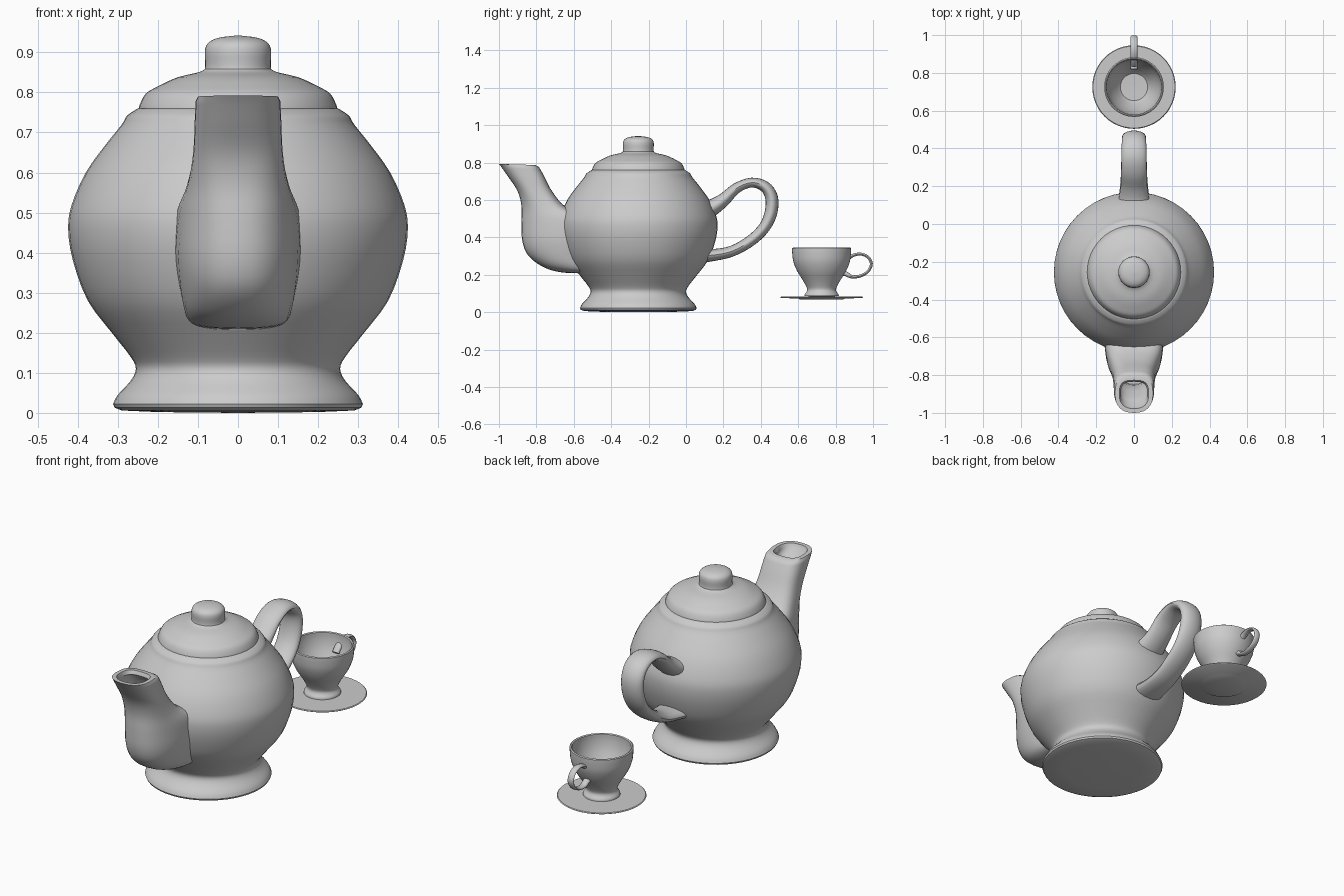
import bpy, bmesh, math
from mathutils import Vector

cube = bpy.data.objects.get("Cube")
if cube:
    bpy.data.objects.remove(cube, do_unlink=True)

clay = bpy.data.materials.new("grey clay")
clay.use_nodes = True
clay.diffuse_color = (0.6, 0.6, 0.6, 1)
clay.node_tree.nodes["Principled BSDF"].inputs["Base Color"].default_value = (0.6, 0.6, 0.6, 1)


def smooth_path(points, steps=4):
    """Catmull-Rom interpolation of equal-length tuples."""
    pts = [Vector(p) for p in points]
    pts = [2 * pts[0] - pts[1]] + pts + [2 * pts[-1] - pts[-2]]
    out = []
    for a, b, c, d in zip(pts, pts[1:], pts[2:], pts[3:]):
        for i in range(steps):
            t = i / steps
            out.append(0.5 * (2 * b + (c - a) * t + (2 * a - 5 * b + 4 * c - d) * t * t
                              + (3 * b - a - 3 * c + d) * t ** 3))
    return out + [pts[-2]]


def skin(name, rings, angle=40):
    """Bridge a list of closed rings and cap both ends."""
    bm = bmesh.new()
    loops = [[bm.verts.new(p) for p in ring] for ring in rings]
    n = len(loops[0])
    for a, b in zip(loops, loops[1:]):
        for i in range(n):
            j = (i + 1) % n
            bm.faces.new((a[i], a[j], b[j], b[i]))
    bm.faces.new(loops[0][::-1])
    bm.faces.new(loops[-1])
    bmesh.ops.recalc_face_normals(bm, faces=bm.faces)
    mesh = bpy.data.meshes.new(name)
    bm.to_mesh(mesh)
    bm.free()
    mesh.materials.append(clay)
    obj = bpy.data.objects.new(name, mesh)
    bpy.context.collection.objects.link(obj)
    bpy.ops.object.select_all(action='DESELECT')
    obj.select_set(True)
    bpy.context.view_layer.objects.active = obj
    bpy.ops.object.shade_smooth_by_angle(angle=math.radians(angle))
    return obj


def turned(name, profile, y, sides=48):
    """Revolve (radius, height) points about the vertical axis at y."""
    turns = [2 * math.pi * i / sides for i in range(sides)]
    return skin(name, [[(r * math.cos(a), y + r * math.sin(a), z) for a in turns]
                       for r, z in profile])


def swept(name, path, sides=20):
    """Sweep an oval along (y, z, half width, half thickness) points."""
    pts = smooth_path(path)
    rings = []
    for i, p in enumerate(pts):
        q, r = pts[max(i - 1, 0)], pts[min(i + 1, len(pts) - 1)]
        ty, tz = Vector((r[0] - q[0], r[1] - q[1])).normalized()
        ring = []
        for k in range(sides):
            a = 2 * math.pi * k / sides
            u, v = p[2] * math.cos(a), p[3] * math.sin(a)
            ring.append((u, p[0] - tz * v, p[1] + ty * v))
        rings.append(ring)
    return skin(name, rings)


POT_Y, CUP_Y = -0.255, 0.725

# Pot: foot, waist and belly
foot = [(0.01, 0), (0.2, 0.002), (0.29, 0.006), (0.308, 0.013)]
belly = smooth_path([(0.312, 0.022), (0.3, 0.045), (0.268, 0.08), (0.255, 0.11),
                     (0.268, 0.14), (0.315, 0.2), (0.375, 0.28), (0.412, 0.38),
                     (0.424, 0.46), (0.415, 0.52), (0.38, 0.6), (0.33, 0.67),
                     (0.29, 0.72), (0.277, 0.742), (0.25, 0.76)], 3)
turned("pot_body", foot + [tuple(p) for p in belly], POT_Y)

# Lid with its round knob
turned("pot_lid", smooth_path([(0.25, 0.75), (0.245, 0.77), (0.23, 0.797), (0.2, 0.815),
                               (0.15, 0.838), (0.09, 0.853), (0.082, 0.87), (0.083, 0.9),
                               (0.076, 0.922), (0.05, 0.936), (0.004, 0.942)], 3), POT_Y)

# Spout sections: front y, front z, back y, back z, half width, flare towards the pot
sections = smooth_path([
    (-0.58, 0.208, -0.4, 0.25, 0.12, 0), (-0.68, 0.215, -0.4, 0.28, 0.13, 0),
    (-0.77, 0.245, -0.4, 0.33, 0.14, 0), (-0.845, 0.305, -0.4, 0.4, 0.152, 0.1),
    (-0.875, 0.38, -0.43, 0.45, 0.155, 0.12), (-0.88, 0.48, -0.53, 0.52, 0.145, 0.15),
    (-0.88, 0.57, -0.645, 0.565, 0.125, 0.1), (-0.902, 0.65, -0.715, 0.645, 0.112, 0),
    (-0.955, 0.73, -0.76, 0.73, 0.108, 0), (-0.99, 0.78, -0.785, 0.775, 0.106, 0)])


def spout_ring(s, inset=0.0, drop=0.0, sides=32):
    ring = []
    for k in range(sides):
        a = 2 * math.pi * k / sides
        c, d = math.cos(a), math.sin(a)
        power = 0.65 if d > 0 else 0.85
        u = math.copysign(abs(c) ** power, c)
        v = math.copysign(abs(d) ** power, d)
        t = (v + 1) / 2
        length = s[2] - s[0]
        y = s[0] + inset + (length - 2 * inset) * t
        z = s[1] + (s[3] - s[1]) * t - drop
        ring.append((u * (s[4] - inset) * (1 + s[5] * v), y, z))
    return ring


rim = (-1.0, 0.792, -0.805, 0.787, 0.1, 0)
spout_rings = [spout_ring(s) for s in sections]
spout_rings += [spout_ring(rim), spout_ring(rim, 0.022), spout_ring(rim, 0.03, 0.02)]
spout_rings += [spout_ring(s, 0.03) for s in sections[-4:-16:-2]]
skin("pot_spout", spout_rings)

# Pot handle, thickened where it joins the belly
swept("pot_handle", [
    (0.05, 0.53, 0.1, 0.07), (0.13, 0.555, 0.082, 0.048), (0.2, 0.6, 0.07, 0.036),
    (0.27, 0.663, 0.068, 0.028), (0.35, 0.693, 0.066, 0.026), (0.42, 0.672, 0.065, 0.03),
    (0.457, 0.615, 0.064, 0.034), (0.455, 0.535, 0.064, 0.034), (0.42, 0.455, 0.065, 0.031),
    (0.35, 0.385, 0.067, 0.03), (0.25, 0.328, 0.07, 0.029), (0.15, 0.306, 0.08, 0.032),
    (0.05, 0.3, 0.1, 0.04)])

# Cup: outer wall, rim, then the hollow
outer = smooth_path([(0.092, 0.086), (0.09, 0.096), (0.079, 0.112), (0.079, 0.13),
                     (0.1, 0.17), (0.131, 0.22), (0.151, 0.27), (0.157, 0.315),
                     (0.158, 0.342)], 3)
inner = smooth_path([(0.146, 0.342), (0.145, 0.31), (0.136, 0.265), (0.115, 0.215),
                     (0.088, 0.17), (0.072, 0.15)], 3)
turned("cup_bowl", [(0.01, 0.083)] + [tuple(p) for p in outer] + [(0.152, 0.346)]
       + [tuple(p) for p in inner] + [(0.01, 0.148)], CUP_Y)

# Cup handle
swept("cup_handle", [
    (0.84, 0.255, 0.02, 0.012), (0.862, 0.28, 0.019, 0.011), (0.89, 0.302, 0.018, 0.009),
    (0.93, 0.311, 0.018, 0.008), (0.97, 0.297, 0.018, 0.008), (0.991, 0.26, 0.018, 0.008),
    (0.973, 0.218, 0.018, 0.008), (0.93, 0.193, 0.018, 0.008), (0.885, 0.19, 0.018, 0.01),
    (0.855, 0.205, 0.019, 0.013), (0.82, 0.21, 0.019, 0.013)], 14)

# Saucer with a shallow foot ring
turned("saucer", [(0.01, 0.068), (0.115, 0.068), (0.125, 0.074), (0.216, 0.075),
                  (0.221, 0.079), (0.217, 0.083), (0.01, 0.083)], CUP_Y)
